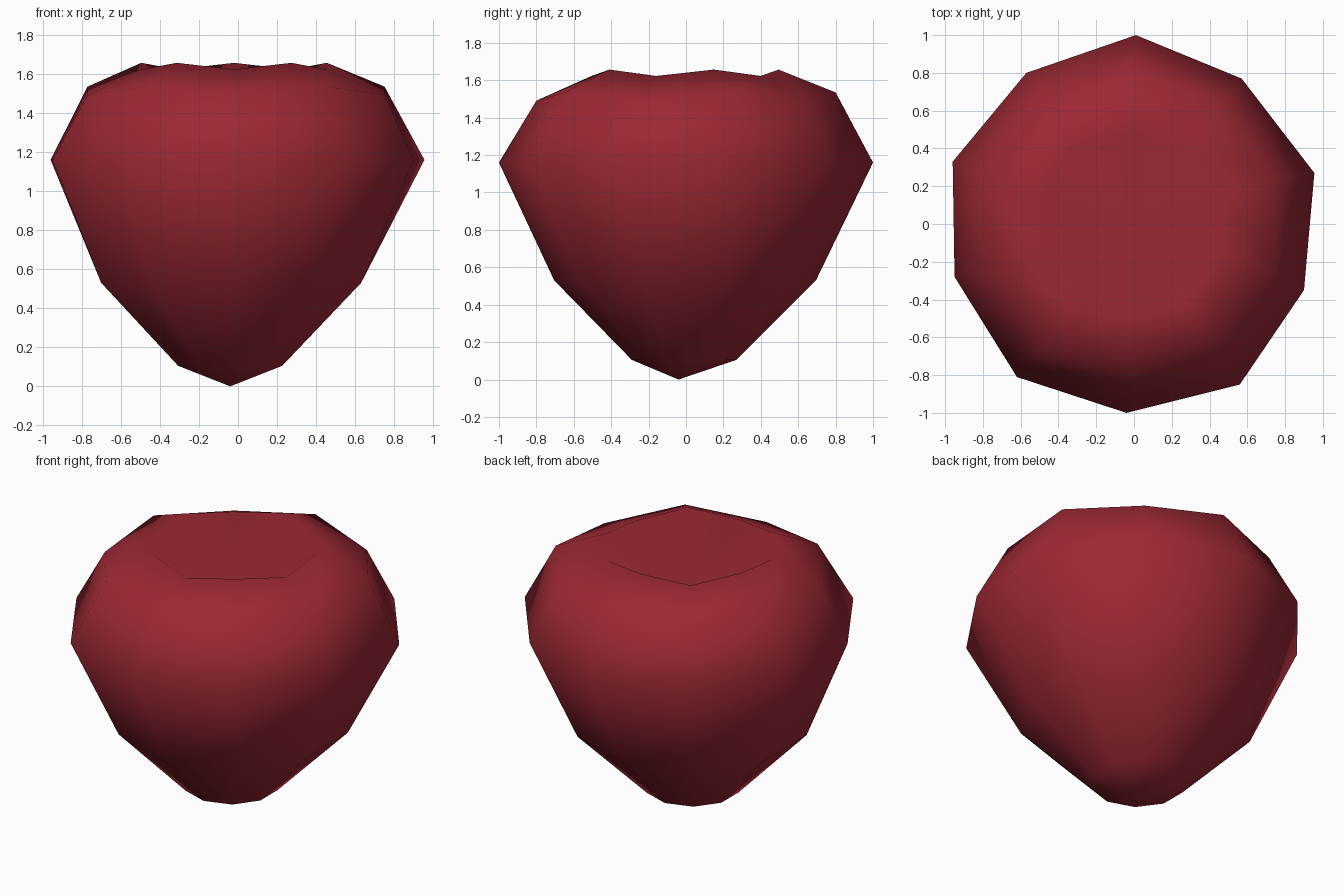
import bpy, bmesh, math

if "Cube" in bpy.data.objects:
    bpy.data.objects.remove(bpy.data.objects["Cube"])

N = 10
# ring: radius, z, centre x, centre y, height wobble of alternate points
RINGS = [
    (0.28, 0.105, -0.04, -0.01, 0.0),
    (0.70, 0.53, -0.035, -0.005, 0.0),
    (1.00, 1.16, 0.0, 0.0, 0.0),
    (0.80, 1.513, -0.01, 0.0, 0.022),
    (0.50, 1.64, -0.02, -0.005, 0.017),
]
# slightly uneven widest ring, counter-clockwise from the back
WIDEST = [(0.01, 1.0), (-0.57, 0.80), (-0.96, 0.33), (-0.95, -0.28), (-0.62, -0.81),
          (-0.04, -1.0), (0.56, -0.85), (0.90, -0.35), (0.955, 0.27), (0.57, 0.77)]

bm = bmesh.new()

# rings of the fruit body
loops = []
for k, (r, z, cx, cy, w) in enumerate(RINGS):
    loop = []
    for i in range(N):
        a = math.pi / 2 + 2 * math.pi * i / N
        x, y = cx + r * math.cos(a), cy + r * math.sin(a)
        if k == 2:
            x, y = WIDEST[i]
        loop.append(bm.verts.new((x, y, z + (w if i % 2 == 0 else -w))))
    loops.append(loop)

# sides
for lo, hi in zip(loops, loops[1:]):
    for i in range(N):
        j = (i + 1) % N
        bm.faces.new((lo[i], lo[j], hi[j], hi[i]))

# bottom tip and sunken stem hollow
tip = bm.verts.new((-0.04, -0.04, 0.0))
hollow = bm.verts.new((-0.02, 0.0, 1.34))
for i in range(N):
    j = (i + 1) % N
    bm.faces.new((tip, loops[0][j], loops[0][i]))
    bm.faces.new((hollow, loops[-1][i], loops[-1][j]))

bmesh.ops.recalc_face_normals(bm, faces=bm.faces[:])
for f in bm.faces:
    f.smooth = True

mesh = bpy.data.meshes.new("fruit_body")
bm.to_mesh(mesh)
bm.free()

# single red colour
red = bpy.data.materials.new("berry red")
red.diffuse_color = (0.33, 0.021, 0.034, 1.0)
red.use_nodes = True
red.node_tree.nodes["Principled BSDF"].inputs["Base Color"].default_value = red.diffuse_color
mesh.materials.append(red)

obj = bpy.data.objects.new("fruit_body", mesh)
bpy.context.collection.objects.link(obj)
